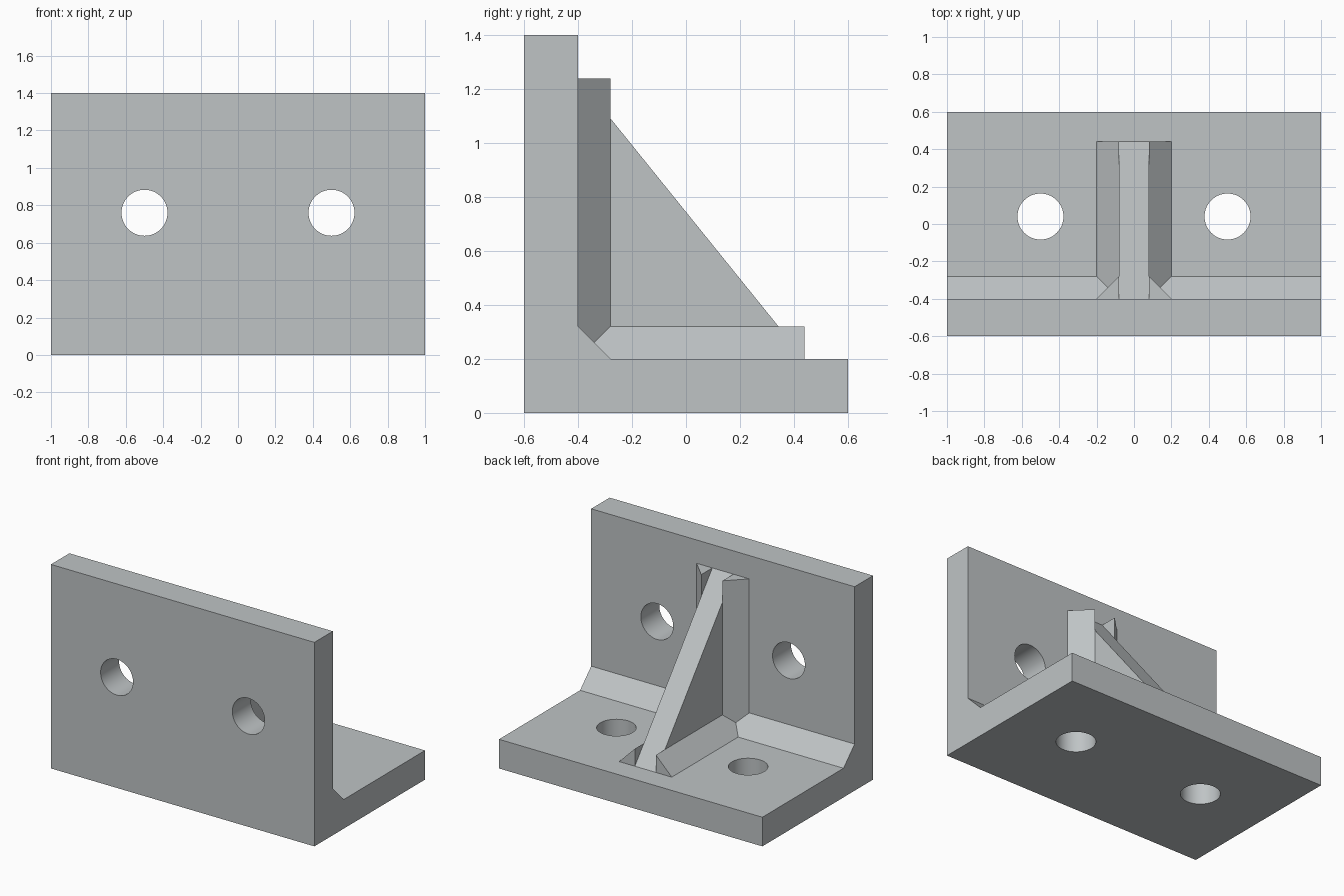
import bpy, bmesh, math
from mathutils import Vector

if "Cube" in bpy.data.objects:
    bpy.data.objects.remove(bpy.data.objects["Cube"])

steel = bpy.data.materials.new("light_steel_grey")
steel.diffuse_color = (0.52, 0.55, 0.56, 1)
steel.use_nodes = True
steel.node_tree.nodes["Principled BSDF"].inputs["Base Color"].default_value = steel.diffuse_color


def prism(name, profile, sweep):
    """Closed solid: a planar 3D profile swept along a vector."""
    bm = bmesh.new()
    face = bm.faces.new([bm.verts.new(p) for p in profile])
    ext = bmesh.ops.extrude_face_region(bm, geom=[face], use_keep_orig=True)
    moved = [g for g in ext["geom"] if isinstance(g, bmesh.types.BMVert)]
    bmesh.ops.translate(bm, vec=Vector(sweep), verts=moved)
    bmesh.ops.recalc_face_normals(bm, faces=bm.faces)
    mesh = bpy.data.meshes.new(name)
    bm.to_mesh(mesh)
    bm.free()
    mesh.materials.append(steel)
    obj = bpy.data.objects.new(name, mesh)
    bpy.context.collection.objects.link(obj)
    return obj


# L-shaped plate with the chamfered inside corner
section = [(-0.6, 0), (0.6, 0), (0.6, 0.2), (-0.28, 0.2),
           (-0.4, 0.32), (-0.4, 1.4), (-0.6, 1.4)]
plate = prism("angle_plate", [(-1, y, z) for y, z in section], (2, 0, 0))

# Bolt holes: two through the wall, two through the base
for side in (-0.5, 0.5):
    for loc, rot in (((side, -0.5, 0.76), math.pi / 2), ((side, 0.04, 0.1), 0)):
        bpy.ops.mesh.primitive_cylinder_add(vertices=64, radius=0.123, depth=0.3,
                                            location=loc, rotation=(rot, 0, 0))
        cutter = bpy.context.object
        cutter.name = "hole_cutter"
        cutter.hide_render = True
        cutter.data.materials.append(steel)
        bpy.context.view_layer.objects.active = plate
        mod = plate.modifiers.new("hole", 'BOOLEAN')
        mod.operation = 'DIFFERENCE'
        mod.solver = 'EXACT'
        mod.object = cutter
        bpy.ops.object.modifier_apply(modifier=mod.name)
        bpy.data.objects.remove(cutter)

bpy.ops.object.select_all(action='DESELECT')
plate.select_set(True)
bpy.context.view_layer.objects.active = plate
bpy.ops.object.shade_smooth_by_angle(angle=math.radians(30))

# Triangular stiffening rib
prism("rib", [(-0.08, -0.4, 0.2), (-0.08, 0.44, 0.2), (-0.08, -0.4, 1.24)], (0.16, 0, 0))

# Chamfer strips joining the rib to the wall and to the base
for s, side in ((-1, "left"), (1, "right")):
    a, b = 0.08 * s, 0.2 * s
    prism(side + "_wall_chamfer",
          [(a, -0.4, 0.2), (b, -0.4, 0.2), (a, -0.28, 0.2)], (0, 0, 1.04))
    prism(side + "_base_chamfer",
          [(a, -0.4, 0.2), (b, -0.4, 0.2), (a, -0.4, 0.32)], (0, 0.84, 0))
